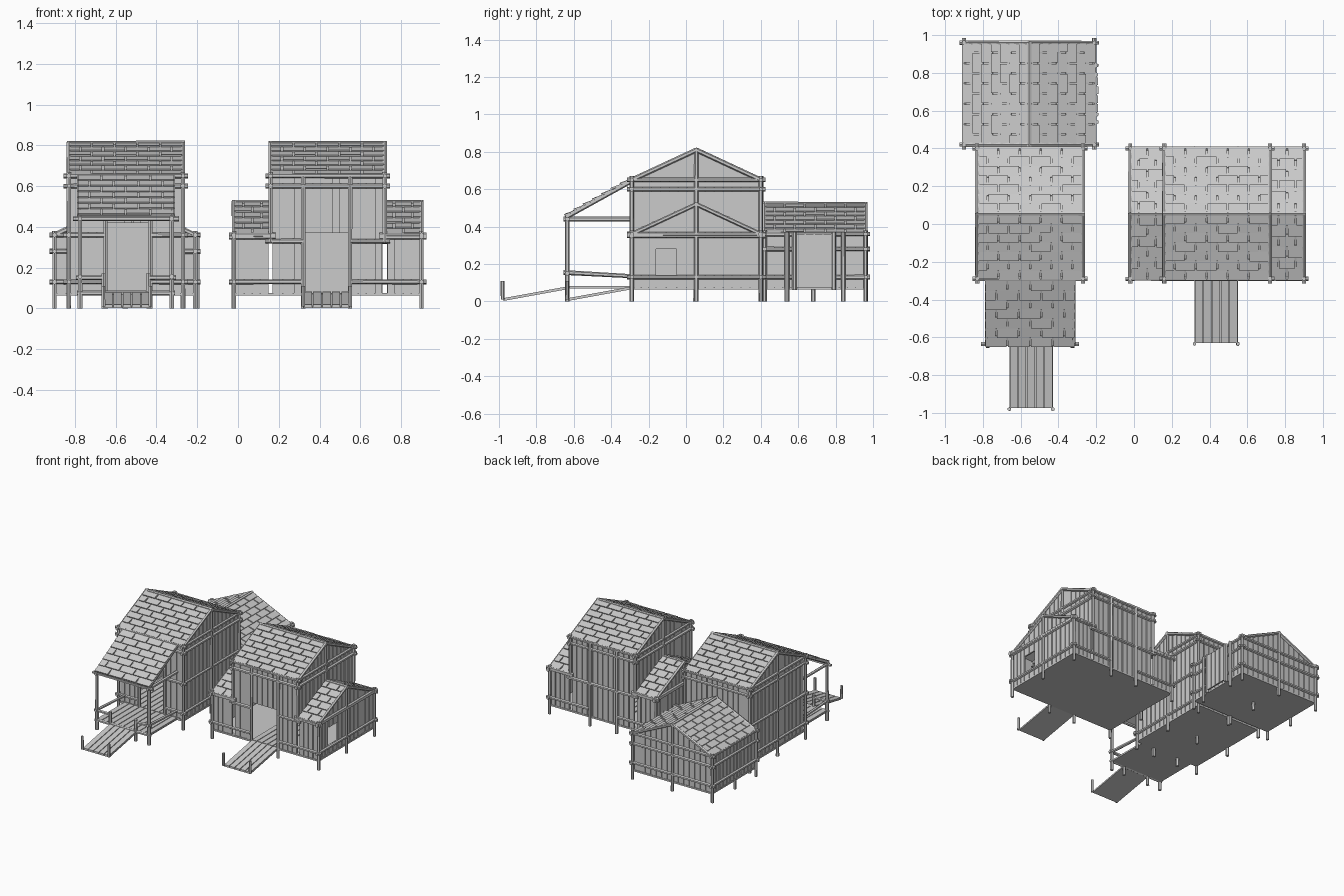
import bpy, bmesh, random
from mathutils import Vector

random.seed(4)
cube = bpy.data.objects.get("Cube")
if cube:
    bpy.data.objects.remove(cube)

mat = bpy.data.materials.new("weathered_grey_wood")
mat.use_nodes = True
GREY = (0.6, 0.6, 0.6, 1)
mat.diffuse_color = GREY
mat.node_tree.nodes["Principled BSDF"].inputs["Base Color"].default_value = GREY

parts = {}


def part(name):
    return parts.setdefault(name, bmesh.new()) if name not in parts else parts[name]


def prism(name, pts, off):
    """Closed solid: a polygon swept by an offset vector."""
    bm = part(name)
    off = Vector(off)
    a = [bm.verts.new(p) for p in pts]
    b = [bm.verts.new(Vector(p) + off) for p in pts]
    bm.faces.new(a)
    bm.faces.new(b[::-1])
    n = len(a)
    for i in range(n):
        j = (i + 1) % n
        bm.faces.new((a[j], a[i], b[i], b[j]))


def log(name, a, b, r=0.012):
    """Rough six-sided timber between two points, slightly bent."""
    bm = part(name)
    a, b = Vector(a), Vector(b)
    d = b - a
    rot = d.to_track_quat('Z', 'Y').to_matrix().to_4x4()
    rot.translation = (a + b) / 2
    r1, r2 = (r * random.uniform(0.88, 1.1) for _ in range(2))
    bmesh.ops.create_cone(bm, cap_ends=True, segments=6, radius1=r1, radius2=r2,
                          depth=d.length, matrix=rot)


def slope(name, e, along, up, rows=7, width=0.11):
    """Roof plane with staggered, overlapping shingles."""
    e, along, up = Vector(e), Vector(along), Vector(up)
    n = along.cross(up).normalized()
    if n.z < 0:
        n = -n
    prism(name, [e, e + along, e + along + up, e + up], n * -0.012)
    count = max(1, round(along.length / width))
    for r in range(rows):
        cuts = [0] + [(i + (r % 2) * 0.5) / count for i in range(count + 1)] + [1]
        cuts = sorted({c for c in cuts if 0 <= c <= 1})
        t0, t1 = r / rows, min(1, (r + 1.1) / rows)
        for s0, s1 in zip(cuts, cuts[1:]):
            g = 0.004 / along.length
            p, q = e + along * (s0 + g), e + along * (s1 - g)
            lift = n * random.uniform(0.011, 0.014)
            prism(name, [p + up * t0 + lift, q + up * t0 + lift,
                         q + up * t1 + n * 0.004, p + up * t1 + n * 0.004], n * -0.009)


def boards(name, e, along, across, count):
    """Flat deck of parallel boards."""
    e, along, across = Vector(e), Vector(along), Vector(across)
    n = Vector((0, 0, -0.01))
    prism(name, [e + n, e + along + n, e + along + across + n, e + across + n], n * 0.5)
    for i in range(count):
        p, q = e + across * ((i + 0.06) / count), e + across * ((i + 0.94) / count)
        prism(name, [p, p + along, q + along, q], n)


def wall(name, pt, u0, u1, z0, top, out, hole=None, ridge=None):
    """Plank wall; pt(u, z, d) maps into space, d is the outward distance."""
    breaks = {u0, u1}
    if hole:
        breaks |= {hole[0], hole[1]}
    if ridge is not None:
        breaks.add(ridge)
    breaks = sorted(breaks)
    off = Vector(pt(0, 0, out)) - Vector(pt(0, 0, 0))
    for a, b in zip(breaks, breaks[1:]):
        n = max(1, round((b - a) / 0.045))
        for i in range(n):
            c0, c1 = a + (b - a) * i / n, a + (b - a) * (i + 1) / n
            spans = [(z0, None)]
            if hole and hole[0] < (c0 + c1) / 2 < hole[1]:
                spans = [(z0, hole[2]), (hole[3], None)]
            for lo, hi in spans:
                if hi is not None and hi - lo < 0.01:
                    continue
                for gap, d, thick in ((0, 0, 0.004), (0.0035, 0.004, random.uniform(0.005, 0.008))):
                    l, r = c0 + gap, c1 - gap
                    hl, hr = (hi, hi) if hi is not None else (top(l), top(r))
                    prism(name, [pt(l, lo, d * out), pt(r, lo, d * out),
                                 pt(r, hr, d * out), pt(l, hl, d * out)], off * thick)


def house(name, u0, u1, v0, v1, z0, eave, ridge, swap=False, holes={}, gables=(0, 1),
          gable_z=None, rails=(0.13, 0.35), post_z=0.0, rows=7):
    """Gabled cabin; u runs along the ridge, v across it."""
    def P(u, v, z):
        return (v, u, z) if swap else (u, v, z)
    vm = (v0 + v1) / 2
    gz = z0 if gable_z is None else gable_z
    frame, walls = name + "_frame", name + "_walls"
    prism(name + "_floor", [P(u0, v0, z0), P(u1, v0, z0), P(u1, v1, z0), P(u0, v1, z0)], (0, 0, -0.012))
    # long walls below the eaves
    for k, v, out in ((0, v0, -1), (1, v1, 1)):
        hole = holes.get("v%d" % k)
        wall(walls, lambda u, z, d: P(u, v + d - out * 0.015, z), u0 + 0.01, u1 - 0.01, z0,
             lambda u: eave, out, hole)
        for z in rails + (eave,):
            ends = [(u0 - 0.025, u1 + 0.025)]
            if hole and hole[2] <= z <= hole[3]:
                ends = [(u0 - 0.025, hole[0]), (hole[1], u1 + 0.025)]
            for a, b in ends:
                log(frame, P(a, v, z), P(b, v, z))
        if hole:
            for u in hole[:2]:
                log(frame, P(u, v, 0), P(u, v, eave))
    # gable walls with rake timbers and a king post
    for k, u, out in ((0, u0, -1), (1, u1, 1)):
        if k not in gables:
            continue
        wall(walls, lambda v, z, d: P(u + d - out * 0.015, v, z), v0 + 0.01, v1 - 0.01, gz,
             lambda v: ridge - (ridge - eave) * abs(v - vm) / (vm - v0) - 0.01, out,
             holes.get("u%d" % k), vm)
        for z in rails + (eave,):
            if z > gz:
                log(frame, P(u, v0 - 0.025, z), P(u, v1 + 0.025, z))
        log(frame, P(u, vm, 0 if gz == z0 else gz), P(u, vm, ridge))
        for v in (v0, v1):
            log(frame, P(u, v, post_z), P(u, v, eave + 0.02))
            log(frame, P(u, v, eave), P(u, vm, ridge))
    log(frame, P(u0 - 0.01, vm, ridge), P(u1 + 0.01, vm, ridge))
    for v in (v0, v1):
        slope(name + "_roof", P(u0, v, eave), Vector(P(u1 - u0, 0, 0)),
              Vector(P(0, vm - v, ridge - eave)), rows)


Y0, Y1, FLOOR = -0.29, 0.40, 0.075

# Tall cabin with porch
house("tall_cabin", -0.83, -0.27, Y0, Y1, FLOOR, 0.65, 0.81, rails=(0.13, 0.36, 0.6),
      holes={"v0": (-0.65, -0.43, FLOOR, 0.42)})

# Back cabin, ridge turned across
house("back_cabin", 0.42, 0.96, -0.9, -0.21, FLOOR, 0.36, 0.52, swap=True, rails=(0.13, 0.28))
for y in (0.54, 0.58, 0.79, 0.84):
    log("back_cabin_door_posts", (-0.2, y, 0 if y in (0.54, 0.84) else 0.06), (-0.2, y, 0.37))
wall("back_cabin_door", lambda u, z, d: (-0.2 + d, u, z), 0.59, 0.78, FLOOR, lambda u: 0.36, 1)

# Winged cabin: tall centre and two low wings
house("centre_cabin", 0.16, 0.72, Y0, Y1, FLOOR, 0.65, 0.81, gable_z=0.34, post_z=0.32,
      rails=(0.33, 0.6), holes={"v0": (0.32, 0.55, FLOOR, 0.37)})
house("right_wing", -0.02, 0.16, Y0, Y1, FLOOR, 0.36, 0.52, gables=(0,), rows=6)
house("left_wing", 0.72, 0.9, Y0, Y1, FLOOR, 0.36, 0.52, gables=(1,), rows=6,
      holes={"u1": (-0.16, -0.05, 0.14, 0.28)})
for y in (Y0, Y1):
    for a, b in ((0.0, 0.31), (0.56, 0.88)):
        log("centre_low_rails", (a, y, 0.13), (b, y, 0.13))
for x in (0.32, 0.55):
    log("centre_back_posts", (x, Y1, 0), (x, Y1, 0.65))
boards("centre_floor_boards", (0.32, Y0, FLOOR + 0.008), (0, 0.66, 0), (0.23, 0, 0), 5)

# Porch: deck, posts, rails and lean-to roof
PY = -0.635
boards("porch_deck", (-0.78, PY, FLOOR + 0.008), (0, 0.34, 0), (0.46, 0, 0), 10)
boards("tall_cabin_floor_boards", (-0.8, Y0, FLOOR + 0.008), (0, 0.66, 0), (0.5, 0, 0), 11)
slope("porch_roof", (-0.79, PY - 0.01, 0.455), (0.48, 0, 0), (0, 0.345, 0.195), 7)
log("porch_frame", (-0.81, PY, 0.44), (-0.29, PY, 0.44))
log("porch_frame", (-0.79, PY, 0.075), (-0.31, PY, 0.075))
for side in (-1, 1):
    cx = -0.55
    x, xi = cx + side * 0.225, cx + side * 0.11
    log("porch_frame", (x, PY, 0), (x, PY, 0.46))
    log("porch_frame", (xi, PY, 0), (xi, PY, 0.17))
    log("porch_frame", (x + side * 0.02, PY, 0.15), (xi, PY, 0.15))
    log("porch_frame", (x, PY - 0.02, 0.155), (x, Y0, 0.135))
    log("porch_frame", (x, PY - 0.02, 0.44), (x, Y0, 0.44))
    log("porch_frame", (x, PY, 0.455), (x, Y0, 0.645))

# Entry ramps with end posts
for name, x, y in (("porch_ramp", -0.66, PY), ("centre_ramp", 0.32, Y0)):
    boards(name, (x, y - 0.34, 0.018), (0, 0.34, 0.062), (0.23, 0, 0), 5)
    for px in (x, x + 0.23):
        log(name + "_posts", (px, y - 0.345, 0.01), (px, y - 0.345, 0.11), 0.01)

# Extra stilts under the floors
for x, y in ((-0.55, 0.05), (-0.55, 0.4), (-0.55, 0.68), (-0.9, 0.68), (-0.83, 0.055), (-0.27, 0.055)):
    log("stilts", (x, y, 0), (x, y, 0.07))

for name, bm in parts.items():
    bmesh.ops.recalc_face_normals(bm, faces=bm.faces)
    mesh = bpy.data.meshes.new(name)
    bm.to_mesh(mesh)
    bm.free()
    mesh.materials.append(mat)
    bpy.context.collection.objects.link(bpy.data.objects.new(name, mesh))
